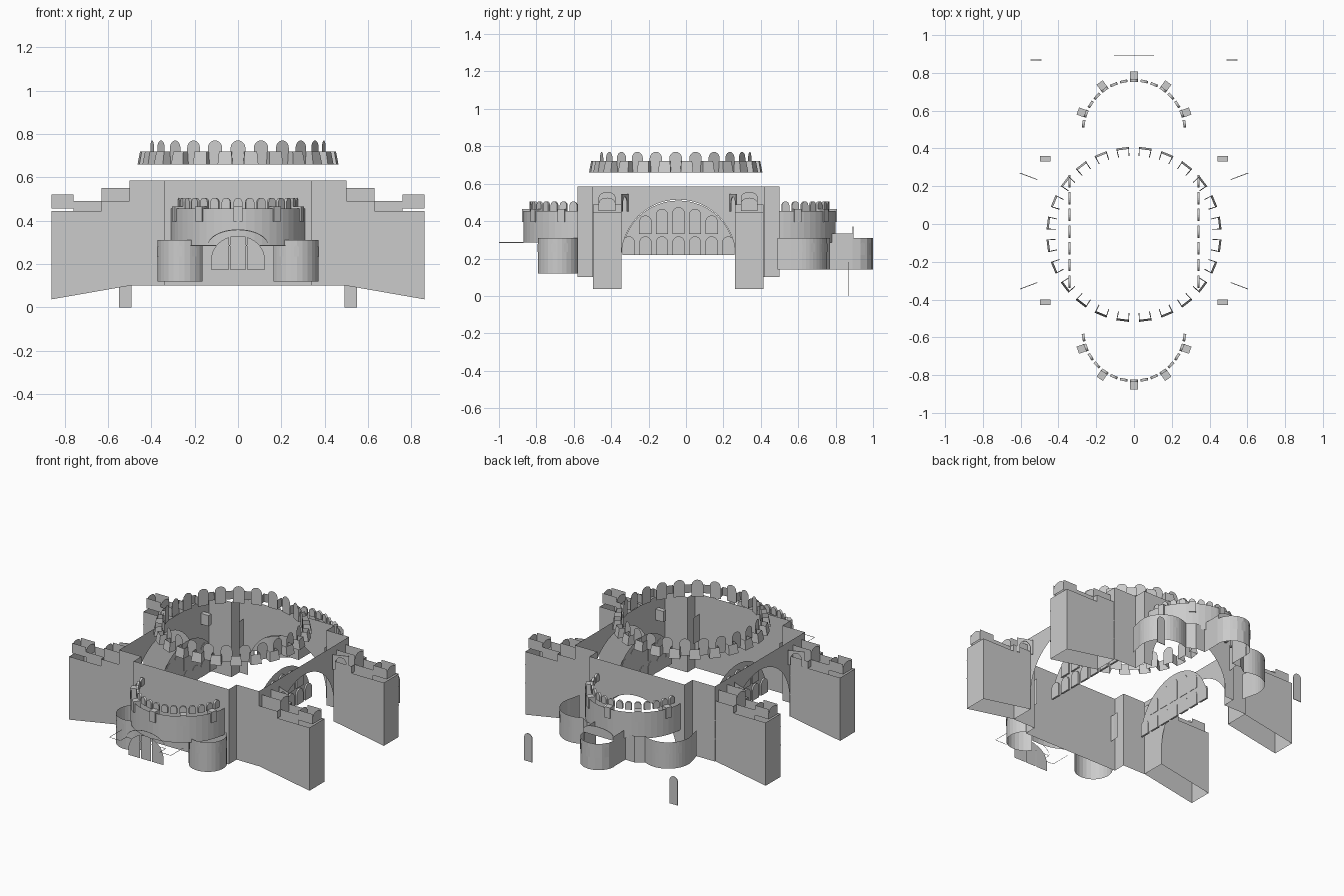
import bpy
from math import sin, cos, pi, radians

if "Cube" in bpy.data.objects:
    bpy.data.objects.remove(bpy.data.objects["Cube"])


def sheet(name, polys, thick=0.0):
    """One object from flat polygons; optional thickness."""
    verts, faces = [], []
    for p in polys:
        faces.append(range(len(verts), len(verts) + len(p)))
        verts += p
    me = bpy.data.meshes.new(name)
    me.from_pydata(verts, [], [list(f) for f in faces])
    ob = bpy.data.objects.new(name, me)
    bpy.context.collection.objects.link(ob)
    if thick:
        m = ob.modifiers.new("thickness", 'SOLIDIFY')
        m.thickness = thick
        m.offset = 0
    return ob


def ribbon(pts, z0, z1):
    """Vertical quads along a plan polyline."""
    return [[(*a, z0), (*b, z0), (*b, z1), (*a, z1)] for a, b in zip(pts, pts[1:])]


def arc(cx, cy, r, a0, a1, n=16):
    return [(cx + r * cos(radians(a0 + (a1 - a0) * i / n)),
             cy + r * sin(radians(a0 + (a1 - a0) * i / n))) for i in range(n + 1)]


def place(uz, cx, cy, ang):
    """Put a (u, z) profile on a vertical plane whose normal points to ang."""
    return [(cx - u * sin(ang), cy + u * cos(ang), z) for u, z in uz]


def arch(w, z0, z1, rise=None, n=10):
    rise = w if rise is None else rise
    return [(-w, z0), (w, z0)] + [(w * cos(pi * i / n), z1 - rise + rise * sin(pi * i / n))
                                  for i in range(n + 1)]


def ring_windows(cx, cy, r, angles, w, z0, z1):
    return [place(arch(w, z0, z1), cx + r * cos(radians(a)), cy + r * sin(radians(a)), radians(a))
            for a in angles]


def holed_wall(a, b, z0, z1, c, w, spring, top):
    """Wall outline in (u, z) with an arched opening reaching its bottom."""
    op = [(c + w * cos(pi - pi * i / 24), spring + (top - spring) * sin(pi * i / 24))
          for i in range(25)]
    return [(a, z0), (c - w, z0)] + op + [(c + w, z0), (b, z0), (b, z1), (a, z1)]


CY = -0.04

# main dome: window ring and blocks between the windows
sheet("dome_windows", ring_windows(0, -0.055, 0.41, [i * 15 for i in range(24)], 0.034, 0.66, 0.77))
blocks = []
for i in range(24):
    a = radians(7.5 + 15 * i)
    P = lambda r, u, z: (r * cos(a) - u * sin(a), -0.055 + r * sin(a) + u * cos(a), z)
    prof = [(0.415, -0.03), (0.463, -0.034), (0.463, 0.034), (0.415, 0.03)]
    for (r0, u0), (r1, u1) in zip(prof, prof[1:]):
        blocks.append([P(r0, u0, 0.66), P(r1, u1, 0.66),
                       P(min(r1, 0.452), u1 * .85, 0.72), P(min(r0, 0.452), u0 * .85, 0.72)])
sheet("dome_drum_blocks", blocks)

# main block: front wall, stepped corners, arched back and side walls
walls = ribbon([(-.5, -.5), (-.34, -.5), (-.34, -.58), (.34, -.58), (.34, -.5), (.5, -.5)], .1, .585)
for s in (-1, 1):
    walls += ribbon([(s * .5, .42), (s * .34, .42), (s * .34, .5)], .1, .585)
    walls.append([(s * .5, y, z) for y, z in holed_wall(-.5, .42, .1, .585, CY, .305, .21, .515)])
walls.append([(x, .5, z) for x, z in holed_wall(-.34, .34, .1, .585, 0, .28, .14, .42)])
sheet("main_walls", walls)

# tympanum sheets with two rows of windows
for s in (-1, 1):
    side = "right" if s > 0 else "left"
    half = [(.3 * cos(pi * i / 24), .22 + .29 * sin(pi * i / 24)) for i in range(25)]
    sheet(side + "_tympanum", [[(s * .338, CY + u, z) for u, z in half]])
    wins = [place(arch(.033, .22, .318), s * .342, CY + .0885 * k, 0) for k in range(-3, 4)]
    tops = {0: .475, 1: .465, 2: .43}
    wins += [place(arch(.033, .33, tops[abs(k)]), s * .342, CY + .0885 * k, 0) for k in range(-2, 3)]
    sheet(side + "_tympanum_windows", wins, .012)

# four stepped, hollow buttresses with gabled turrets
for s in (-1, 1):
    for yc in (-.422, .338):
        polys = []
        for t in (-1, 1):
            y = yc + t * .076
            polys.append([(s * x, y, z) for x, z in
                          [(.5, .1), (.86, .037), (.86, .445), (.63, .445), (.63, .49), (.5, .49)]])
            y = yc + t * .045
            polys.append([(s * x, y, z) for x, z in
                          [(.5, .42), (.76, .42), (.76, .49), (.63, .49), (.63, .55), (.5, .55)]])
            polys.append([(s * x, y, z) for x, z in
                          [(.76, .455), (.86, .455), (.86, .52), (.76, .52)]])
            # thin ledges on the long sides
            for z in (.24, .36):
                y = yc + t * .078
                polys.append([(s * .5, y, z), (s * .86, y, z), (s * .86, y, z + .006), (s * .5, y, z + .006)])
        polys += ribbon([(s * .86, yc - .076), (s * .86, yc + .076)], .037, .445)
        polys += ribbon([(s * .63, yc - .076), (s * .63, yc + .076)], .445, .49)
        for x, z0, z1 in ((.86, .455, .525), (.76, .455, .52), (.63, .445, .556)):
            polys.append(place(arch(.045, z0, z1, .03), s * x, yc, 0))
        sheet("buttress", polys)
        sheet("buttress_windows", [place(arch(.009, z, z + .03), s * .862, yc, 0)
                                   for z in (.25, .32, .39)])
        # slanted arch between wall and buttress
        f = 1 if yc > 0 else -1
        y0, y1 = (.235, .27) if f > 0 else (-.31, -.345)
        prof = holed_wall(0, 1, .45, .545, .5, .33, .49, .53)
        sheet("link_arch", [[(s * (.512 + .093 * u), y0 + (y1 - y0) * u, z) for u, z in prof]], .004)
        # small block at the wall corner
        bpy.ops.mesh.primitive_cube_add(size=1, location=(s * .47, yc + .007, .47))
        b = bpy.context.object
        b.name = "corner_block"
        b.scale = (.055, .03, .07)

# front and back half-dome drums with windows and piers
for f, cy, name in ((-1, -.56, "front"), (1, .49, "back")):
    sheet(name + "_half_drum", ribbon(arc(0, cy, .31, -8 * f, 188 * f, 28), .285, .455))
    sheet(name + "_drum_windows",
          ring_windows(0, cy, .27, [f * (90 + 11.6 * k) for k in range(-7, 8)], .02, .455, .505), .014)
    for k in range(-2, 3):
        a = radians(f * (90 + 35 * k))
        bpy.ops.mesh.primitive_cube_add(size=1, location=(.294 * cos(a), cy + .294 * sin(a), .43),
                                        rotation=(0, 0, a))
        p = bpy.context.object
        p.name = name + "_drum_pier"
        p.scale = (.045, .04, .07)

# small side apses with slit windows
for s in (-1, 1):
    fr = [(s * x, y) for x, y in arc(.26, -.68, .112, 62, -150)]
    sheet("front_side_apse", ribbon(fr, .12, .31))
    bk = [(.42, .49)] + arc(.3, .61, .145, -20, 110) + [(.22, .735), (.17, .77), (.105, .77), (.105, .89)]
    sheet("back_side_apse", ribbon([(s * x, y) for x, y in bk], .14, .31))
    for nm, cx, cy, r, angs in (("front", .26, -.68, .114, (20, -15, -50, -85, -120)),
                                ("back", .3, .61, .147, (0, 28, 56, 84))):
        w = ring_windows(cx, cy, r, angs, .012, .235, .285)
        sheet(nm + "_apse_windows", [[(s * x, y, z) for x, y, z in p] for p in w])
    # free-standing arched panels at the back
    sheet("back_panel", [place(arch(.029, 0, .18), s * .52, .868, pi / 2)], .004)

# main apse with gable strip and windows
sheet("main_apse", ribbon(arc(0, .89, .109, 0, 180, 8), .14, .31))
sheet("apse_windows", ring_windows(0, .89, .11, (30, 60, 90, 120, 150), .015, .22, .285))
sheet("apse_block_top", ribbon([(-.105, .77), (-.105, .89), (.105, .89), (.105, .77)], .31, .335))
sheet("apse_gable", [place(arch(.105, .31, .37, .035), 0, .893, pi / 2)], .004)

# front fan window in three lights, with its thin outline
fan = []
for a, b in ((-.125, -.042), (-.036, .036), (.042, .125)):
    top = [(b + (a - b) * i / 8, .215 + .115 * max(0, 1 - ((b + (a - b) * i / 8) / .126) ** 2) ** .5)
           for i in range(9)]
    fan.append([(a, -.94, .175), (b, -.94, .175)] + [(x, -.94, z) for x, z in top])
sheet("front_fan_window", fan)
out = [(-.22, -.87), (-.22, -1), (-.14, -1), (-.14, -.94), (.14, -.94), (.14, -1), (.22, -1), (.22, -.87)]
sheet("front_outline", ribbon(out, .284, .287))
rim = [(.14 * cos(pi * i / 16), .285 + .075 * sin(pi * i / 16)) for i in range(17)]
sheet("front_arch_rim", [[(a[0], -.938, a[1]), (b[0], -.938, b[1]),
                          (b[0], -.938, b[1] - .004), (a[0], -.938, a[1] - .004)]
                         for a, b in zip(rim, rim[1:])])
